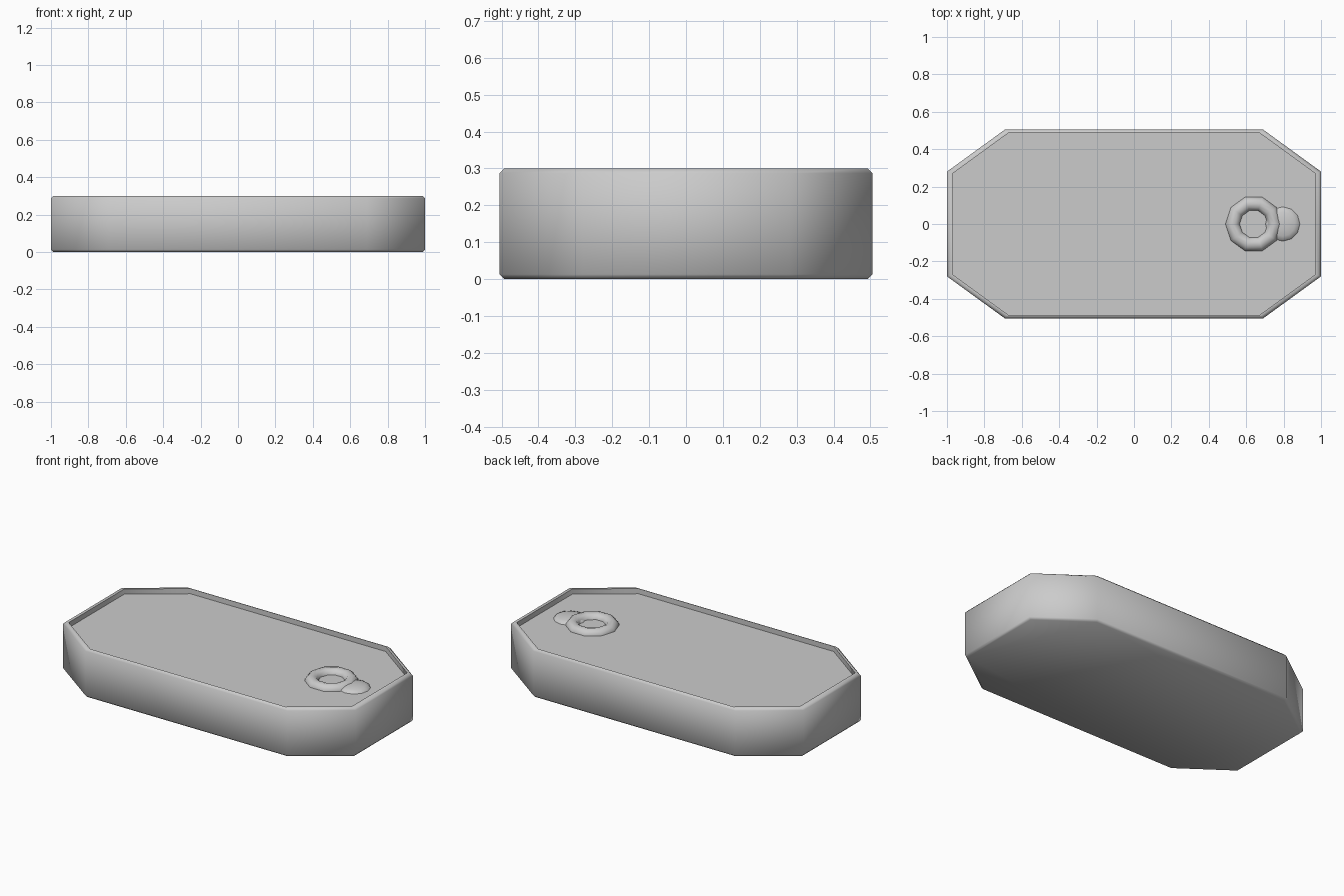
import bpy, bmesh, math

if "Cube" in bpy.data.objects:
    bpy.data.objects.remove(bpy.data.objects["Cube"])

RECESS_Z = 0.268


def outline(bm, scale, z, inset=0.0):
    # chamfered rectangle, scaled about the centre or moved in by a margin
    pts = [(1, -0.28), (1, 0.28), (0.69, 0.505), (-0.69, 0.505),
           (-1, 0.28), (-1, -0.28), (-0.69, -0.505), (0.69, -0.505)]
    verts = []
    for x, y in pts:
        f = 1.0 if abs(x) == 1 else 0.35
        g = 1.0 if abs(y) > 0.5 else 0.35
        x -= math.copysign(inset * f, x)
        y -= math.copysign(inset * g, y)
        verts.append(bm.verts.new((x * scale, y * scale, z)))
    return verts


def finish(obj, angle):
    bpy.ops.object.select_all(action='DESELECT')
    obj.select_set(True)
    bpy.context.view_layer.objects.active = obj
    bpy.ops.object.shade_smooth_by_angle(angle=math.radians(angle))


# Case: bevelled octagonal slab with a thin raised rim
bm = bmesh.new()
rings = [outline(bm, 1, 0.0, 0.013), outline(bm, 1, 0.013),
         outline(bm, 1, 0.287), outline(bm, 1, 0.3, 0.013),
         outline(bm, 0.968, 0.3), outline(bm, 0.968, RECESS_Z)]
for a, b in zip(rings, rings[1:]):
    for k in range(8):
        n = (k + 1) % 8
        bm.faces.new((a[k], a[n], b[n], b[k]))
bm.faces.new(list(reversed(rings[0])))
bm.faces.new(rings[-1])
mesh = bpy.data.meshes.new("case")
bm.to_mesh(mesh)
bm.free()
case = bpy.data.objects.new("case", mesh)
bpy.context.collection.objects.link(case)
finish(case, 60)

# Ring half sunk into the recessed top
bpy.ops.mesh.primitive_torus_add(major_segments=10, minor_segments=12,
                                 major_radius=0.113, minor_radius=0.04,
                                 location=(0.64, 0, RECESS_Z - 0.008))
ring = bpy.context.object
ring.name = "loop_ring"
finish(ring, 60)

# Rounded tab joining the ring, lying along x
bpy.ops.mesh.primitive_uv_sphere_add(segments=12, ring_count=8, radius=1,
                                     location=(0.795, 0, RECESS_Z))
tab = bpy.context.object
tab.name = "loop_tab"
tab.scale = (0.092, 0.092, 0.022)
bpy.ops.object.transform_apply(location=False, rotation=False, scale=True)
finish(tab, 60)
